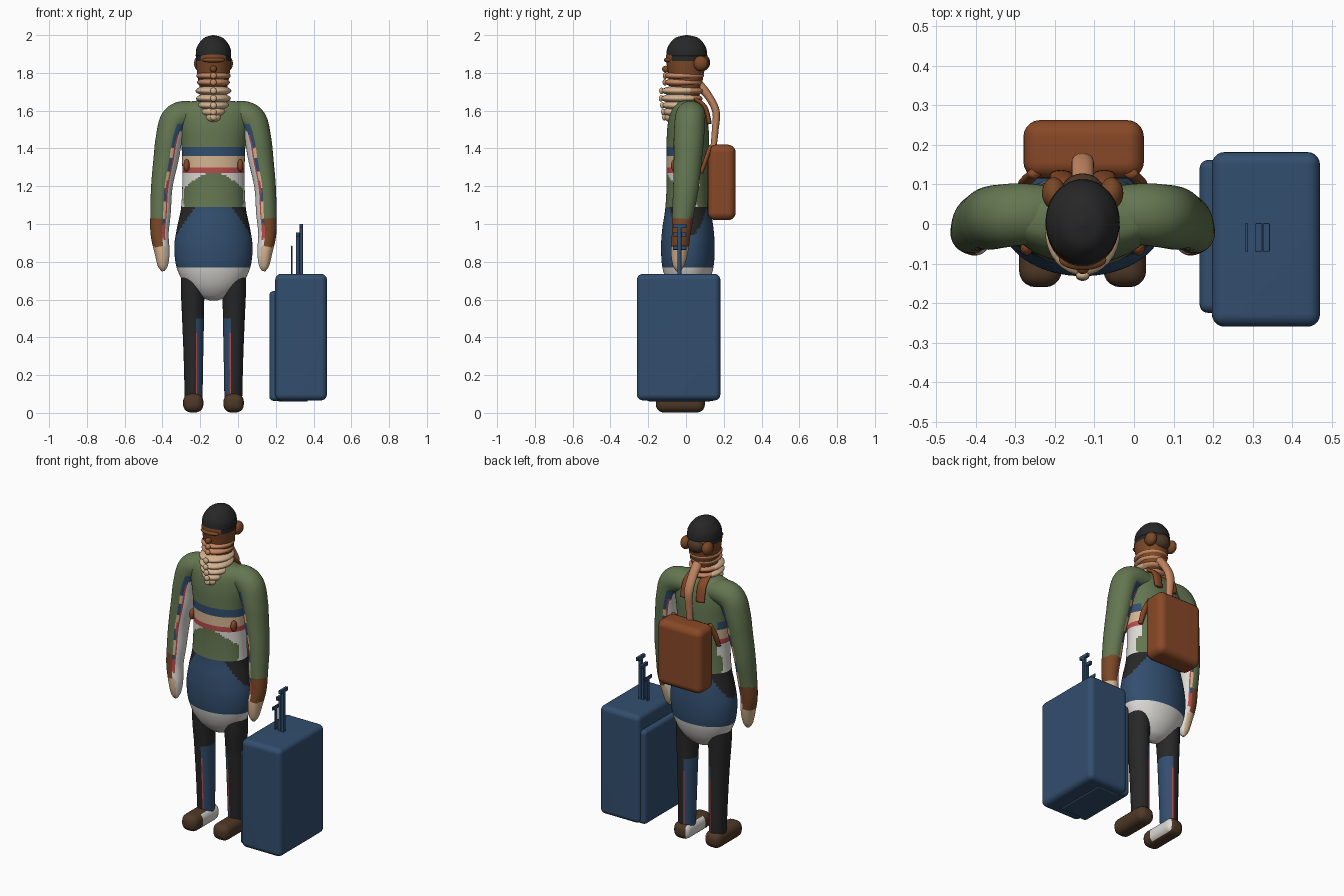
import bpy, bmesh, math
from mathutils import Vector

if "Cube" in bpy.data.objects:
    bpy.data.objects.remove(bpy.data.objects["Cube"], do_unlink=True)

CX = -0.13  # the traveller's centre line
SRGB = dict(charcoal=(.17, .17, .17), skin_brown=(.48, .29, .17), peach=(.76, .52, .38),
            cream=(.83, .70, .56), green=(.39, .46, .32), blue=(.21, .31, .43),
            white=(.86, .85, .83), red=(.72, .30, .30), rust=(.53, .29, .17),
            dark_brown=(.31, .23, .17))
MATS = {}
for key, rgb in SRGB.items():
    col = tuple(c ** 2.2 for c in rgb) + (1,)
    m = bpy.data.materials.new(key)
    m.use_nodes = True
    m.diffuse_color = col
    bsdf = m.node_tree.nodes["Principled BSDF"]
    bsdf.inputs["Base Color"].default_value = col
    bsdf.inputs["Roughness"].default_value = 0.8
    MATS[key] = m


def finish(bm, name, colour):
    """Turn a bmesh into a smooth object; colour is a name or a rule(centre, normal)."""
    bmesh.ops.recalc_face_normals(bm, faces=bm.faces)
    slots = []
    for f in bm.faces:
        f.smooth = True
        c = f.calc_center_median()
        key = colour if isinstance(colour, str) else colour(Vector((c.x - CX, c.y, c.z)), f.normal)
        if key not in slots:
            slots.append(key)
        f.material_index = slots.index(key)
    me = bpy.data.meshes.new(name)
    bm.to_mesh(me)
    bm.free()
    for key in slots:
        me.materials.append(MATS[key])
    ob = bpy.data.objects.new(name, me)
    bpy.context.collection.objects.link(ob)
    return ob


def spline(rows, sub):
    """Smooth interpolation through rows of numbers."""
    rows = [Vector(r) for r in rows]
    out = []
    for i in range(len(rows) - 1):
        a, b = rows[max(i - 1, 0)], rows[i]
        c, d = rows[i + 1], rows[min(i + 2, len(rows) - 1)]
        for k in range(sub):
            t = k / sub
            out.append(b + (c - a) * (t / 2) + (a * 2 - b * 5 + c * 4 - d) * (t * t / 2)
                       + (b * 3 - a - c * 3 + d) * (t ** 3 / 2))
    return out + [rows[-1]]


def sweep(name, rows, colour, side=1, n=32, sub=6):
    """Elliptical tube; each row is x, y, z, sideways radius, depth radius."""
    rows = spline(rows, sub)
    bm = bmesh.new()
    rings = []
    for i, r in enumerate(rows):
        p = Vector(r[:3])
        t = (Vector(rows[min(i + 1, len(rows) - 1)][:3]) - Vector(rows[max(i - 1, 0)][:3])).normalized()
        b = Vector((0, 1, 0))
        b = (b - t * b.dot(t)).normalized()
        a = b.cross(t)
        ring = []
        for k in range(n):
            w = math.tau * k / n
            q = p + a * (max(r[3], .002) * math.cos(w)) + b * (max(r[4], .002) * math.sin(w))
            ring.append(bm.verts.new((CX + side * q.x, q.y, q.z)))
        rings.append(ring)
    for lo, hi in zip(rings, rings[1:]):
        for k in range(n):
            bm.faces.new((lo[k], lo[(k + 1) % n], hi[(k + 1) % n], hi[k]))
    bm.faces.new(rings[0])
    bm.faces.new(rings[-1])
    return finish(bm, name, colour)


def ball(name, x, y, z, rx, ry, rz, colour):
    bm = bmesh.new()
    bmesh.ops.create_uvsphere(bm, u_segments=32, v_segments=16, radius=1)
    for v in bm.verts:
        v.co = (CX + x + v.co.x * rx, y + v.co.y * ry, z + v.co.z * rz)
    return finish(bm, name, colour)


def box(name, lo, hi, bevel, colour, cut_y=None):
    lo, hi = Vector(lo), Vector(hi)
    bm = bmesh.new()
    bmesh.ops.create_cube(bm, size=1)
    for v in bm.verts:
        v.co = [(l + h) / 2 + c * (h - l) for l, h, c in zip(lo, hi, v.co)]
    bmesh.ops.bevel(bm, geom=bm.edges[:], offset=bevel, segments=5, profile=.5, affect='EDGES')
    if cut_y is not None:
        bmesh.ops.bisect_plane(bm, geom=bm.verts[:] + bm.edges[:] + bm.faces[:],
                               plane_co=(0, cut_y, 0), plane_no=(0, 1, 0))
    ob = finish(bm, name, colour)
    ob.modifiers.new("even_shading", 'WEIGHTED_NORMAL')
    return ob


# Torso, hips and briefs with the striped jumper
def torso_colour(c, n):
    x = abs(c.x)
    if c.z < .77:
        return "white"
    if c.z < 1.09:
        return "charcoal" if x > .1 + (1.09 - c.z) * .65 else "blue"
    if c.z > 1.41 or (n.y > 0 and abs(n.x) < .72):
        return "green"
    if c.z > 1.36:
        return "blue"
    if c.z > 1.3:
        return "cream"
    if c.z > 1.27:
        return "red"
    return "green" if c.z < 1.27 - 3.5 * x * x and x < .157 else "white"


sweep("torso", [(0, .01, z, rx, ry) for z, rx, ry in (
    (.595, .02, .015), (.62, .085, .06), (.68, .15, .105), (.77, .195, .135), (.88, .207, .142),
    (.98, .193, .135), (1.08, .172, .12), (1.2, .165, .113), (1.3, .165, .113), (1.42, .17, .113),
    (1.52, .185, .108), (1.6, .19, .09), (1.64, .16, .06), (1.655, .07, .03))],
    torso_colour, n=72, sub=10)


# Arms, legs and shoes, built once per side
for side, word in ((1, "left"), (-1, "right")):
    def arm_colour(c, n):
        d = -n.x * side  # how far the face looks towards the body
        if c.z > 1.53 or (d < .25 and c.z > 1.03):
            return "green"
        if c.z < .88 and d < .6:
            return "cream"
        if d < .25:
            return "skin_brown"
        if d < .5 and c.z > 1.0:
            return "blue" if c.z > 1.4 or c.z % .16 < .07 else "cream"
        if d < .66 and c.z > .92:
            return "blue" if c.z > 1.47 else "red"
        return "white"

    def leg_colour(c, n):
        d = -n.x * side
        if c.z > .5 or d < .28:
            return "charcoal"
        return "red" if d < .38 and c.z < .42 else "blue"

    def shoe_colour(c, n):
        return "white" if -n.x * side > .5 and c.y > -.08 else "dark_brown"

    sweep(word + "_arm", [
        (.07, .025, 1.575, .06, .07), (.15, .025, 1.578, .074, .078), (.205, .02, 1.545, .078, .08),
        (.235, .015, 1.45, .071, .08), (.25, .01, 1.35, .067, .075), (.273, 0, 1.2, .057, .068),
        (.28, -.015, 1.06, .054, .058), (.285, -.025, .95, .048, .05), (.272, -.035, .85, .04, .045),
        (.268, -.04, .78, .027, .03), (.267, -.04, .75, .008, .01)], arm_colour, side, 48, 10)
    sweep(word + "_leg", [
        (.108, .01, .8, .062, .08), (.11, .01, .65, .062, .075), (.108, .015, .5, .058, .066),
        (.106, .02, .3, .052, .06), (.105, .025, .07, .047, .055)], leg_colour, side, 48, 10)
    box(word + "_shoe", (CX + side * .107 - .054, -.16, .002), (CX + side * .107 + .054, .1, .102),
        .042, shoe_colour, -.08)

    # Ears, pack straps and chest buckles
    ball(word + "_ear", side * .073, .078, 1.85, .03, .04, .04, "skin_brown")
    sweep(word + "_upper_strap", [(.045, .04, 1.665, .028, .012), (.05, .1, 1.62, .03, .012),
                                  (.055, .125, 1.53, .028, .012)], "rust", side, 16)
    sweep(word + "_side_strap", [(.12, .13, 1.41, .018, .012), (.145, .105, 1.34, .018, .012),
                                 (.15, .08, 1.27, .014, .01)], "rust", side, 16)
    ball(word + "_chest_buckle", side * .142, -.058, 1.31, .016, .022, .033, "rust")


# Head with hair at the temples
def head_colour(c, n):
    return "charcoal" if c.z > 1.865 and abs(c.x) > .062 and c.y < .07 else "skin_brown"


sweep("head", [(0, 0, z, rx, ry) for z, rx, ry in (
    (1.6, .06, .06), (1.7, .07, .075), (1.77, .082, .09), (1.83, .09, .1), (1.88, .093, .107),
    (1.93, .085, .095))], head_colour, n=48)
sweep("hair_cap", [(0, .004, z, rx, ry) for z, rx, ry in (
    (1.89, .094, .109), (1.93, .09, .103), (1.965, .07, .083), (1.988, .045, .055),
    (2.0, .004, .005))], "charcoal", n=48)
ball("hair_bun", 0, .08, 1.855, .055, .048, .047, "dark_brown")
ball("nose", 0, -.105, 1.82, .018, .022, .018, "skin_brown")
ball("brow", 0, -.09, 1.868, .06, .027, .015, "skin_brown")


# Layered beard and neck folds
def fold_colour(c, n):
    return "cream" if c.y < .03 and c.z < 1.725 else "peach"


for i, (z, rx, ry, cy) in enumerate((
        (1.785, .091, .103, -.008), (1.75, .087, .1, -.012), (1.705, .095, .112, -.018),
        (1.665, .092, .11, -.022), (1.628, .083, .095, -.03), (1.593, .066, .07, -.05),
        (1.565, .042, .045, -.07))):
    ball("beard_fold_%d" % (i + 1), 0, cy, z, rx, ry, .029, fold_colour)
    ball("beard_curl_%d" % (i + 1), 0, cy - ry, z, .017, .012, .017, "peach" if i < 2 else "cream")

# Long tail of hair falling behind the neck
sweep("hair_tail", [(0, .06, 1.74, .03, .03), (0, .11, 1.69, .028, .022), (0, .158, 1.6, .028, .02),
                    (0, .155, 1.5, .022, .018), (0, .145, 1.4, .02, .016)], "peach", n=20)

# Backpack
box("backpack", (-.28, .115, 1.02), (.025, .263, 1.42), .042, "rust")

# Suitcase with front pocket and pull handle
box("suitcase", (.197, -.26, .066), (.471, .182, .736), .032, "blue")
box("suitcase_pocket", (.166, -.225, .064), (.25, .162, .645), .022, "blue")
box("suitcase_base", (.21, -.2, .06), (.37, .13, .09), .008, "blue")
for i, (x, top, half) in enumerate(((.285, .885, .004), (.316, .955, .009), (.335, 1.0, .009))):
    box("handle_pole_%d" % (i + 1), (x - half, -.045, .72), (x + half, -.025, top), .003, "blue")
    box("handle_grip_%d" % (i + 1), (x - half, -.07, top - .022), (x + half, .002, top), .003, "blue")
